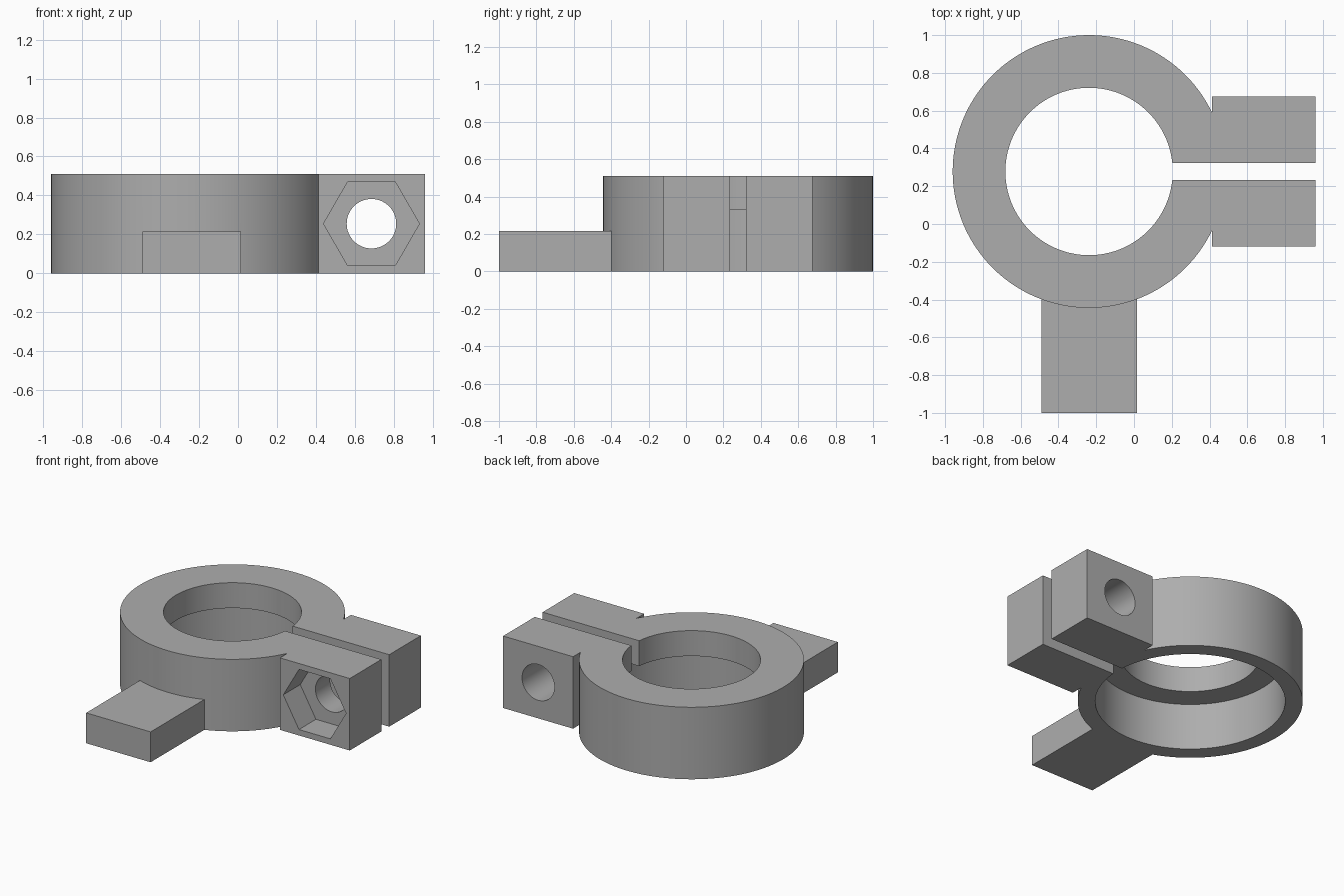
import bpy, bmesh, math
from mathutils import Matrix, Vector

if "Cube" in bpy.data.objects:
    bpy.data.objects.remove(bpy.data.objects["Cube"])

CX, CY, H = -0.238, 0.278, 0.51      # ring centre and overall height
HOLE_X, HOLE_Z = 0.685, 0.255        # clamp screw axis

grey = bpy.data.materials.new("plain grey")
grey.diffuse_color = (0.42, 0.42, 0.42, 1)
grey.use_nodes = True
grey.node_tree.nodes["Principled BSDF"].inputs["Base Color"].default_value = grey.diffuse_color


def finish(name, bm):
    me = bpy.data.meshes.new(name)
    bm.to_mesh(me)
    bm.free()
    me.materials.append(grey)
    ob = bpy.data.objects.new(name, me)
    bpy.context.collection.objects.link(ob)
    return ob


def box(name, x0, x1, y0, y1, z0, z1):
    bm = bmesh.new()
    size = Vector((x1 - x0, y1 - y0, z1 - z0))
    mid = Vector((x0 + x1, y0 + y1, z0 + z1)) / 2
    bmesh.ops.create_cube(bm, size=1, matrix=Matrix.Translation(mid) @ Matrix.Diagonal(size.to_4d()))
    return finish(name, bm)


def cylinder(name, radius, start, length, sides, along_y=False):
    bm = bmesh.new()
    m = Matrix.Translation((0, 0, length / 2))
    if along_y:
        m = Matrix.Rotation(-math.pi / 2, 4, 'X') @ m
    bmesh.ops.create_cone(bm, cap_ends=True, segments=sides, radius1=radius, radius2=radius,
                          depth=length, matrix=Matrix.Translation(start) @ m)
    return finish(name, bm)


def boolean(target, tool, operation):
    mod = target.modifiers.new(tool.name, 'BOOLEAN')
    mod.operation, mod.object, mod.solver = operation, tool, 'EXACT'
    bpy.context.view_layer.objects.active = target
    bpy.ops.object.modifier_apply(modifier=mod.name)
    bpy.data.objects.remove(tool)


# Ring body, clamp ears and mounting tab
clamp = cylinder("clamp_ring", 0.722, (CX, CY, 0), H, 128)
boolean(clamp, box("ears", 0.412, 0.96, -0.12, 0.676, 0, H), 'UNION')
boolean(clamp, box("mounting_tab", -0.49, 0.015, -1, -0.36, 0, 0.215), 'UNION')

# Stepped bore: narrow through hole, wider recess from below
boolean(clamp, cylinder("bore", 0.443, (CX, CY, -0.1), 0.8, 128), 'DIFFERENCE')
boolean(clamp, cylinder("recess", 0.61, (CX, CY, -0.1), 0.43, 128), 'DIFFERENCE')

# Clamping slot, screw hole and hexagonal nut pocket
boolean(clamp, box("slot", 0, 1.1, 0.234, 0.322, -0.1, 0.6), 'DIFFERENCE')
boolean(clamp, cylinder("screw_hole", 0.127, (HOLE_X, -0.3, HOLE_Z), 1.2, 64, True), 'DIFFERENCE')
pocket = cylinder("nut_pocket", 0.246, (HOLE_X, -0.32, HOLE_Z), 0.39, 6, True)
turn = Matrix.Rotation(math.radians(30), 4, 'Y')
axis = Matrix.Translation((HOLE_X, 0, HOLE_Z))
if max(v.co.x for v in pocket.data.vertices) < HOLE_X + 0.24:   # points face sideways
    pocket.data.transform(axis @ turn @ axis.inverted())
boolean(clamp, pocket, 'DIFFERENCE')

# Smooth the round walls, keep all edges crisp
bpy.ops.object.select_all(action='DESELECT')
clamp.select_set(True)
bpy.context.view_layer.objects.active = clamp
bpy.ops.object.shade_smooth_by_angle(angle=math.radians(25))
